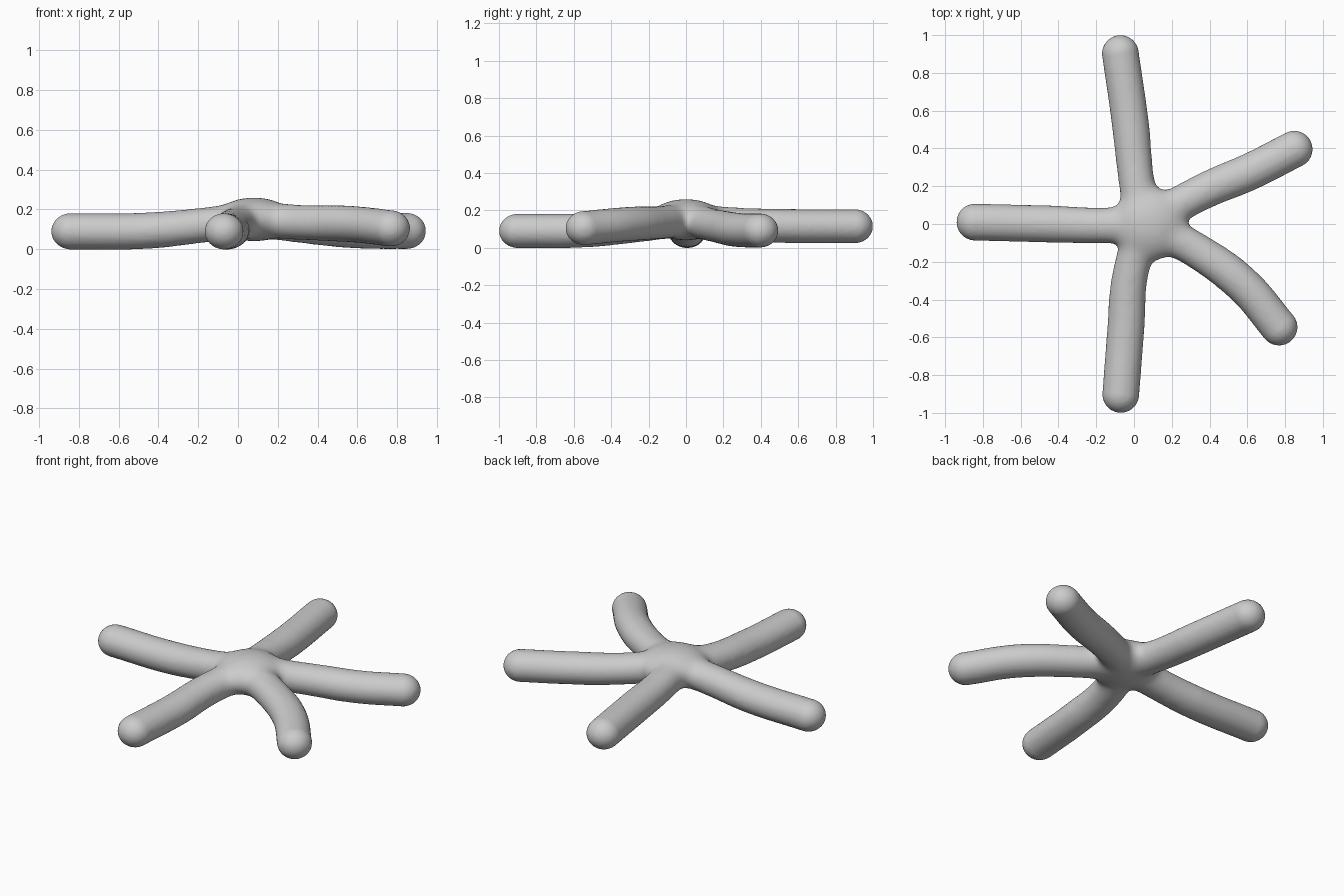
import bpy
from mathutils import Vector

if "Cube" in bpy.data.objects:
    bpy.data.objects.remove(bpy.data.objects["Cube"])

R = 0.098          # arm radius (before the slight vertical flattening)
FLAT = 0.93
HUB = Vector((0.08, 0.0, 0.15))

# Centre line of each arm, hub to tip
ARMS = [
    [(0.05, 0, 0.148), (-0.15, -0.008, 0.124), (-0.45, 0, 0.094), (-0.842, 0.01, 0.09)],
    [(0.04, 0.05, 0.145), (0.01, 0.25, 0.128), (-0.018, 0.52, 0.117), (-0.072, 0.902, 0.115)],
    [(0.04, -0.05, 0.145), (-0.022, -0.28, 0.115), (-0.043, -0.55, 0.093), (-0.07, -0.902, 0.09)],
    [(0.1, 0.03, 0.148), (0.38, 0.178, 0.113), (0.62, 0.28, 0.095), (0.848, 0.396, 0.092)],
    [(0.1, -0.02, 0.148), (0.33, -0.14, 0.135), (0.58, -0.325, 0.126), (0.768, -0.546, 0.105)],
]

parts = []


def ball(loc, scale):
    bpy.ops.mesh.primitive_uv_sphere_add(segments=48, ring_count=24, radius=1, location=loc)
    ob = bpy.context.object
    ob.scale = scale
    parts.append(ob)


def arm(points):
    cu = bpy.data.curves.new("arm", 'CURVE')
    cu.dimensions = '3D'
    cu.bevel_depth = R
    cu.bevel_resolution = 10
    cu.resolution_u = 16
    cu.use_fill_caps = True
    sp = cu.splines.new('BEZIER')
    sp.bezier_points.add(len(points) - 1)
    for bp, p in zip(sp.bezier_points, points):
        bp.co = (p[0], p[1], p[2] / FLAT)      # undone by the object's z scale
        bp.handle_left_type = bp.handle_right_type = 'AUTO'
    ob = bpy.data.objects.new("arm", cu)
    ob.scale.z = FLAT
    bpy.context.collection.objects.link(ob)
    parts.append(ob)
    ball(points[-1], (R, R, R * FLAT))         # rounded tip
    ball(points[0], (R, R, R * FLAT))


def select(obs):
    bpy.ops.object.select_all(action='DESELECT')
    for o in obs:
        o.select_set(True)
    bpy.context.view_layer.objects.active = obs[0]


# Central body and five arms
ball(HUB, (0.2, 0.2, 0.112))
for pts in ARMS:
    arm(pts)

# Fuse everything into one skin
select(parts)
bpy.ops.object.convert(target='MESH')
bpy.ops.object.join()
star = bpy.context.object
star.name = "starfish"
bpy.ops.object.transform_apply(location=True, rotation=True, scale=True)
rm = star.modifiers.new("fuse", 'REMESH')
rm.mode = 'VOXEL'
rm.voxel_size = 0.012
bpy.ops.object.modifier_apply(modifier=rm.name)

# Blend the joints strongly near the hub, only lightly along the arms
vg = star.vertex_groups.new(name="hub")
for v in star.data.vertices:
    d = (v.co.xy - HUB.xy).length
    vg.add([v.index], max(0.0, min(1.0, (0.5 - d) / 0.2)), 'REPLACE')
blend = star.modifiers.new("blend", 'SMOOTH')
blend.factor = 0.5
blend.iterations = 60
blend.vertex_group = "hub"
soft = star.modifiers.new("soften", 'SMOOTH')
soft.factor = 0.5
soft.iterations = 4
select([star])
bpy.ops.object.convert(target='MESH')
bpy.ops.object.shade_smooth()
